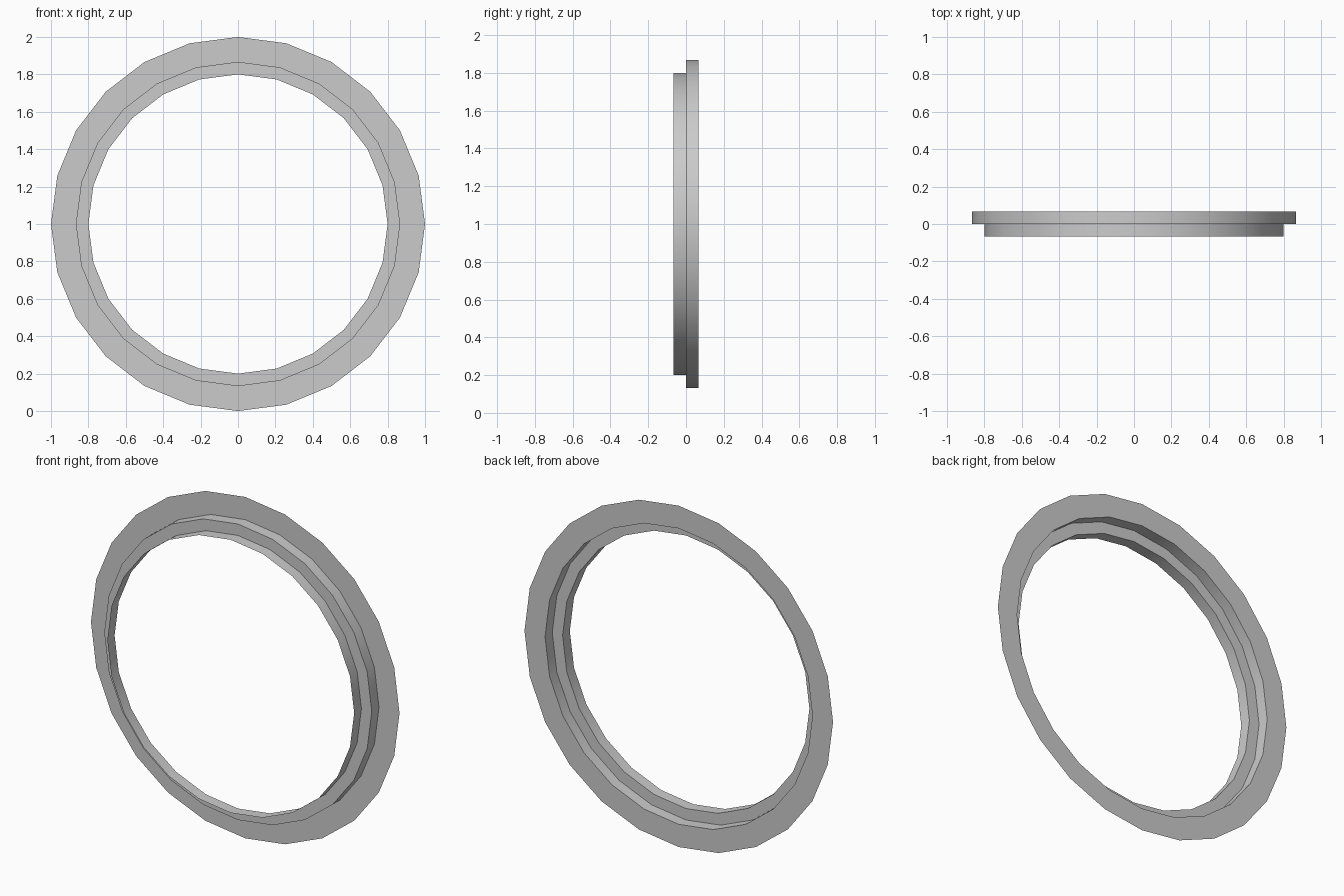
import bpy, bmesh
from math import sin, cos, tau, radians

if "Cube" in bpy.data.objects:
    bpy.data.objects.remove(bpy.data.objects["Cube"])

SIDES = 24
# Stepped thin-sheet section as (radius, y), from the wide back flange to the front lip
PROFILE = [(1.0, 0.067), (0.867, 0.067), (0.867, 0.0), (0.8, 0.0), (0.8, -0.067)]

# Sweep the open section around the y axis
bm = bmesh.new()
rings = []
for r, y in PROFILE:
    rings.append([bm.verts.new((r * cos(tau * i / SIDES), y, r * sin(tau * i / SIDES)))
                  for i in range(SIDES)])
for a, b in zip(rings, rings[1:]):
    for i in range(SIDES):
        j = (i + 1) % SIDES
        bm.faces.new((a[i], a[j], b[j], b[i]))

# Face the sheet toward the front and outward
bm.faces.ensure_lookup_table()
bm.normal_update()
if bm.faces[0].normal.y > 0:
    bmesh.ops.reverse_faces(bm, faces=bm.faces[:])

mesh = bpy.data.meshes.new("stepped_ring")
bm.to_mesh(mesh)
bm.free()
ring = bpy.data.objects.new("stepped_ring", mesh)
ring.location.z = 1.0
bpy.context.collection.objects.link(ring)

# Smooth round the walls, crisp at the steps
bpy.context.view_layer.objects.active = ring
ring.select_set(True)
bpy.ops.object.shade_smooth_by_angle(angle=radians(30))
